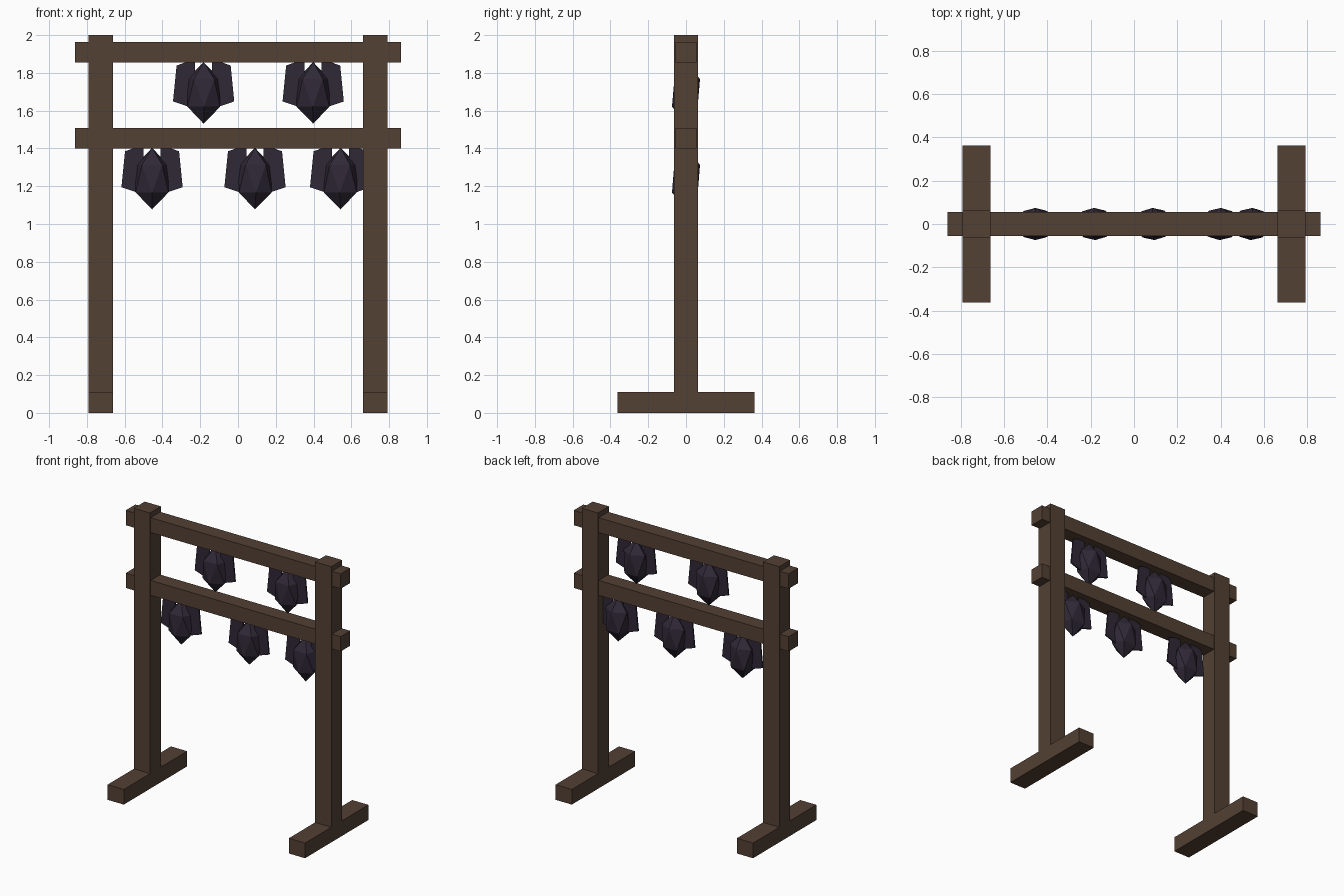
import bpy, bmesh
from math import radians
from mathutils import Matrix

if "Cube" in bpy.data.objects:
    bpy.data.objects.remove(bpy.data.objects["Cube"])


def material(name, rgb):
    m = bpy.data.materials.new(name)
    m.diffuse_color = (*rgb, 1)
    m.use_nodes = True
    m.node_tree.nodes["Principled BSDF"].inputs["Base Color"].default_value = m.diffuse_color
    return m


WOOD = material("dark_wood", (0.086, 0.052, 0.034))
HIDE = material("bat_hide", (0.029, 0.021, 0.037))


def finish(name, bm, mat):
    bmesh.ops.recalc_face_normals(bm, faces=bm.faces)
    mesh = bpy.data.meshes.new(name)
    bm.to_mesh(mesh)
    bm.free()
    mesh.materials.append(mat)
    ob = bpy.data.objects.new(name, mesh)
    bpy.context.collection.objects.link(ob)
    return ob


def box(name, size, centre):
    bm = bmesh.new()
    bmesh.ops.create_cube(bm, size=1, matrix=Matrix.Translation(centre) @ Matrix.Diagonal((*size, 1)))
    return finish(name, bm, WOOD)


# Frame: posts, feet and two through rails
for side, s in (("left", -1), ("right", 1)):
    box(side + "_post", (0.13, 0.125, 2.0), (s * 0.727, 0, 1.0))
    box(side + "_foot", (0.13, 0.726, 0.11), (s * 0.727, 0, 0.055))
for name, z in (("top_rail", 1.909), ("lower_rail", 1.454)):
    box(name, (1.724, 0.11, 0.108), (0, 0, z))

# Folded wing outline: (x, z) relative to the body centre
WING = [(0.045, 0.18), (0.143, 0.145), (0.162, -0.045), (0.045, -0.085)]
THICK = 0.01


def bat(label, x, z, yaw):
    place = Matrix.Translation((x, 0, z))
    # Faceted body
    bm = bmesh.new()
    bmesh.ops.create_icosphere(bm, subdivisions=1, radius=1,
                               matrix=place @ Matrix.Diagonal((0.102, 0.083, 0.163, 1))
                               @ Matrix.Rotation(radians(yaw), 4, 'Z'))
    finish(label + "_body", bm, HIDE)
    # Pair of thin wings
    for side, s in (("left", -1), ("right", 1)):
        bm = bmesh.new()
        base = bm.faces.new([bm.verts.new((s * px, -THICK / 2, pz)) for px, pz in WING])
        ext = bmesh.ops.extrude_face_region(bm, geom=[base])
        bmesh.ops.translate(bm, vec=(0, THICK, 0),
                            verts=[v for v in ext["geom"] if isinstance(v, bmesh.types.BMVert)])
        bm.transform(place)
        finish(f"{label}_{side}_wing", bm, HIDE)


# Hanging bats
for i, (x, z, yaw) in enumerate([(-0.182, 1.694, 92), (0.398, 1.694, 88),
                                 (-0.455, 1.24, 90), (0.09, 1.24, 93), (0.543, 1.24, 87)], 1):
    bat(f"bat_{i}", x, z, yaw)
